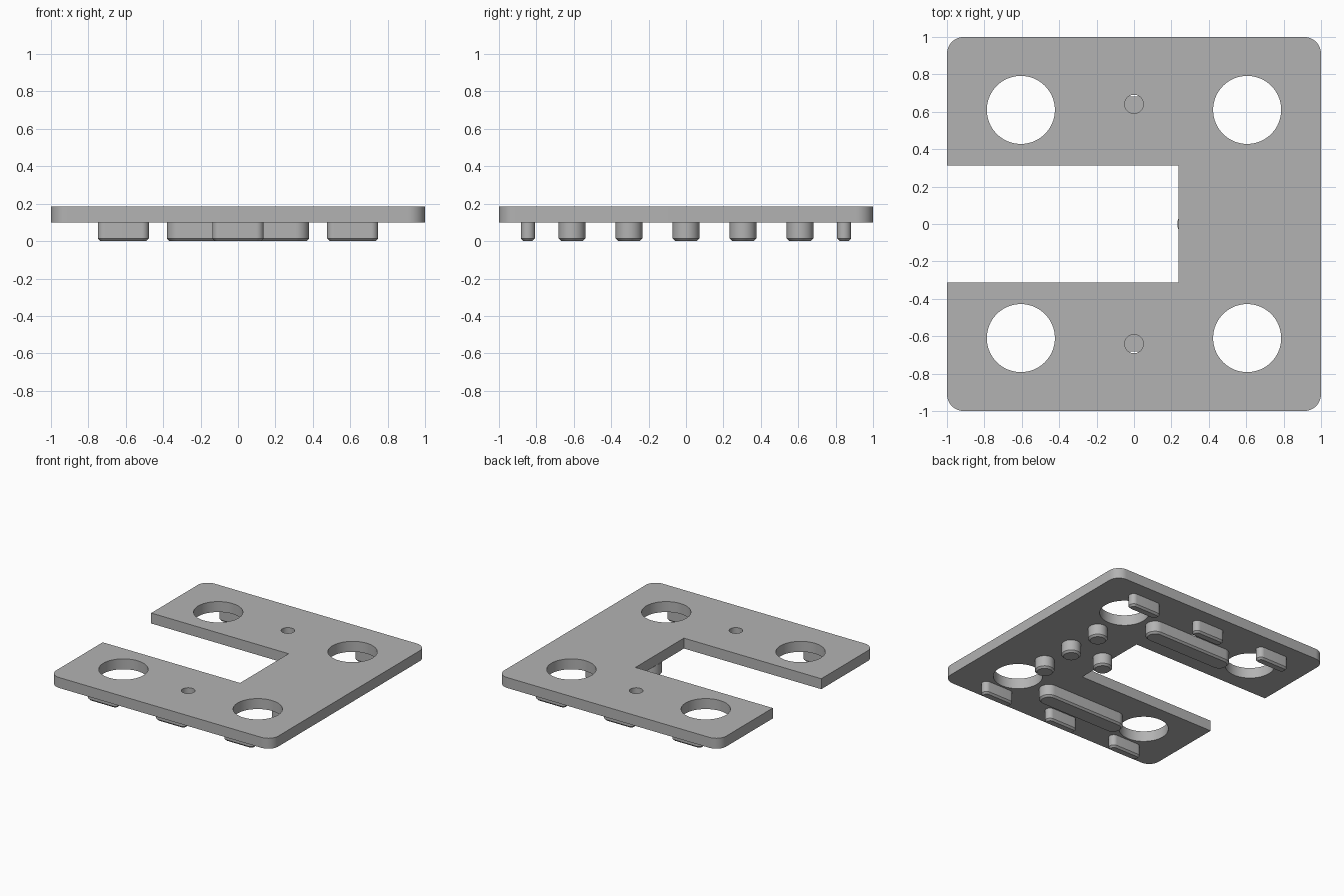
import bpy
import bmesh
from math import cos, sin, pi

cube = bpy.data.objects.get("Cube")
if cube:
    bpy.data.objects.remove(cube)

BASE, TOP = 0.1, 0.185      # underside and top of the plate
CHAMFER = 0.014

grey = bpy.data.materials.new("plain_grey")
grey.use_nodes = True
colour = (0.45, 0.45, 0.45, 1)
grey.diffuse_color = colour
grey.node_tree.nodes["Principled BSDF"].inputs["Base Color"].default_value = colour


def arc(cx, cy, r, start, end, steps):
    return [(cx + r * cos(start + (end - start) * i / steps),
             cy + r * sin(start + (end - start) * i / steps)) for i in range(steps + 1)]


def circle(cx, cy, r, steps=64):
    return arc(cx, cy, r, 0, 2 * pi, steps)[:-1]


def finish(obj):
    obj.data.materials.clear()
    obj.data.materials.append(grey)
    bpy.ops.object.select_all(action="DESELECT")
    obj.select_set(True)
    bpy.context.view_layer.objects.active = obj
    bpy.ops.object.shade_smooth_by_angle()


def plate(name, loops):
    """Filled outline with holes, extruded to the plate thickness."""
    curve = bpy.data.curves.new(name + "_outline", "CURVE")
    curve.dimensions = "2D"
    curve.fill_mode = "BOTH"
    curve.extrude = (TOP - BASE) / 2
    for loop in loops:
        spline = curve.splines.new("POLY")
        spline.points.add(len(loop) - 1)
        for point, (x, y) in zip(spline.points, loop):
            point.co = (x, y, 0, 1)
        spline.use_cyclic_u = True
    helper = bpy.data.objects.new(name + "_helper", curve)
    bpy.context.collection.objects.link(helper)
    graph = bpy.context.evaluated_depsgraph_get()
    mesh = bpy.data.meshes.new_from_object(helper.evaluated_get(graph))
    bpy.data.objects.remove(helper)
    bm = bmesh.new()
    bm.from_mesh(mesh)
    bmesh.ops.remove_doubles(bm, verts=bm.verts, dist=1e-5)
    bmesh.ops.translate(bm, verts=bm.verts, vec=(0, 0, (TOP + BASE) / 2))
    bmesh.ops.recalc_face_normals(bm, faces=bm.faces)
    bm.to_mesh(mesh)
    bm.free()
    obj = bpy.data.objects.new(name, mesh)
    bpy.context.collection.objects.link(obj)
    finish(obj)


def foot(name, x, y, length, width):
    """Round-ended peg under the plate, chamfered at the bottom."""
    r, half = width / 2, (length - width) / 2
    outline = (arc(x + half, y, r, -pi / 2, pi / 2, 20)
               + arc(x - half, y, r, pi / 2, 3 * pi / 2, 20))
    bm = bmesh.new()
    face = bm.faces.new([bm.verts.new((px, py, BASE)) for px, py in outline])
    bmesh.ops.remove_doubles(bm, verts=bm.verts, dist=1e-5)
    face = bm.faces[:][0]
    made = bmesh.ops.extrude_face_region(bm, geom=[face], use_keep_orig=True)["geom"]
    lower = [v for v in made if isinstance(v, bmesh.types.BMVert)]
    bmesh.ops.translate(bm, verts=lower, vec=(0, 0, -BASE))
    rim = [e for e in bm.edges if all(v.co.z < BASE / 2 for v in e.verts)]
    bmesh.ops.bevel(bm, geom=rim, offset=CHAMFER, segments=1, affect="EDGES")
    bmesh.ops.recalc_face_normals(bm, faces=bm.faces)
    mesh = bpy.data.meshes.new(name)
    bm.to_mesh(mesh)
    bm.free()
    obj = bpy.data.objects.new(name, mesh)
    bpy.context.collection.objects.link(obj)
    finish(obj)


# U-shaped plate: rounded outer corners, square slot open to the right side
R, SLOT, DEPTH = 0.09, 0.312, 0.237
C = 1 - R
outline = (arc(-C, -C, R, pi, 3 * pi / 2, 12) + arc(C, -C, R, -pi / 2, 0, 12)
           + arc(C, C, R, 0, pi / 2, 12) + arc(-C, C, R, pi / 2, pi, 12)
           + [(-1, SLOT), (DEPTH, SLOT), (DEPTH, -SLOT), (-1, -SLOT)])
holes = [circle(sx * 0.605, sy * 0.61, 0.182) for sx in (-1, 1) for sy in (-1, 1)]
holes += [circle(0, sy * 0.641, 0.05, 32) for sy in (-1, 1)]
plate("slotted_plate", [outline] + holes)

# Long and short feet along the front and back arms
for side, sy in (("front", -1), ("back", 1)):
    foot(side + "_long_foot", 0, sy * 0.61, 0.76, 0.143)
    for place, x in (("right", -0.613), ("middle", 0), ("left", 0.613)):
        foot(f"{side}_{place}_short_foot", x, sy * 0.845, 0.273, 0.075)

# Round pegs under the cross bar
for place, x, y in (("front", 0.605, -0.305), ("middle", 0.605, 0),
                    ("back", 0.605, 0.305), ("slot", 0.303, 0)):
    foot(place + "_round_peg", x, y, 0.143, 0.143)
